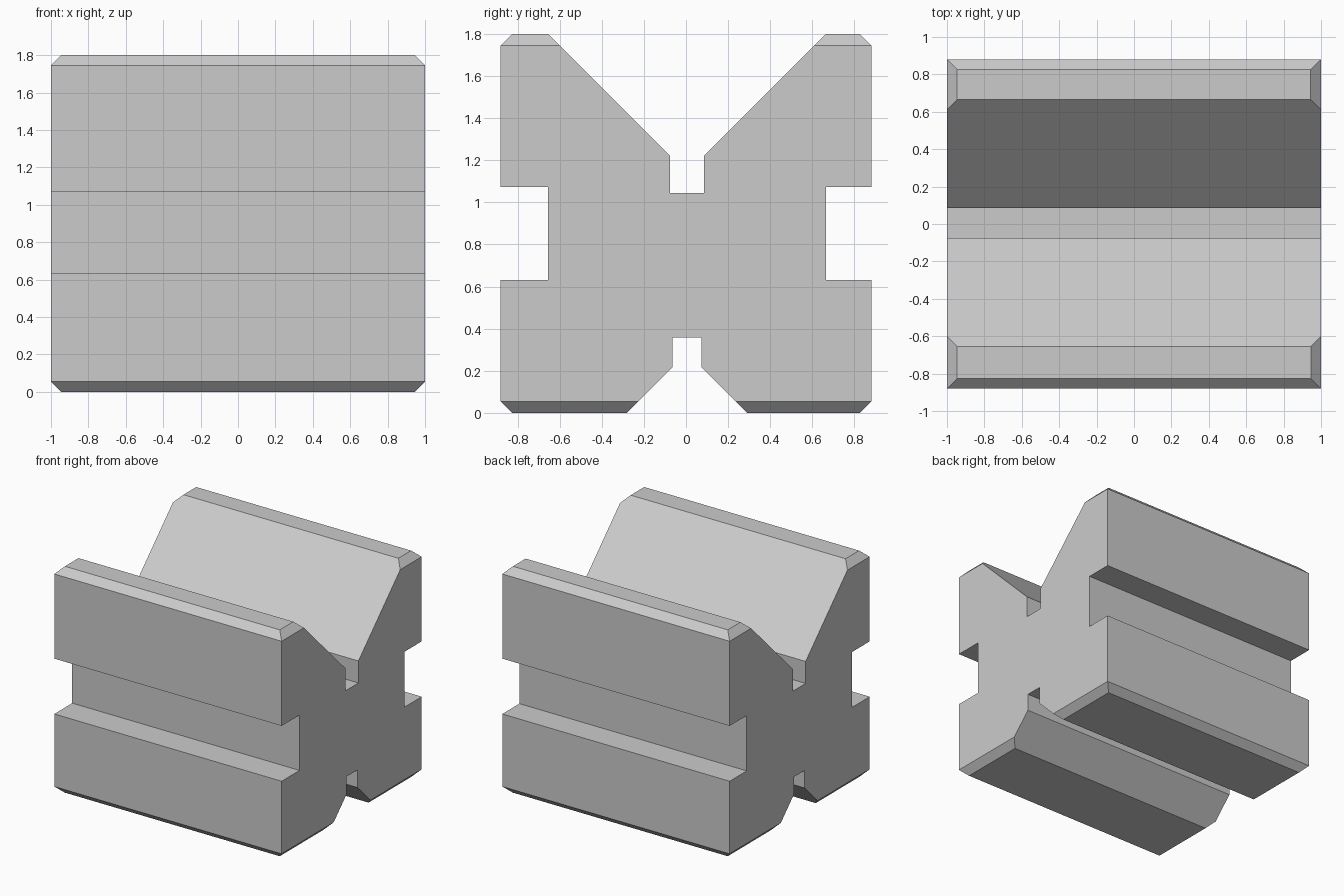
import bpy, bmesh
from mathutils import Vector

if "Cube" in bpy.data.objects:
    bpy.data.objects.remove(bpy.data.objects["Cube"])

HALF_X, HALF_Y, HEIGHT, CHAMFER = 1.0, 0.88, 1.80, 0.055
SHIFT = 0.005  # grooves sit slightly off centre

# Right half of the cross-section (y, z), from bottom groove up to top groove
grooves = [(0.068, 0.358), (0.068, 0.218), (0.286, 0.0)]
slot = [(0.66, 0.632), (0.66, 1.072)]
vee = [(0.66, HEIGHT), (0.08, 1.22), (0.08, 1.045)]


def half_profile(side):
    def inner(points):
        return [(side * y + SHIFT, z) for y, z in points]
    out = side * HALF_Y
    return (inner(grooves) + [(out, 0.0), (out, slot[0][1])] + inner(slot)
            + [(out, slot[1][1]), (out, HEIGHT)] + inner(vee))


profile = half_profile(1) + half_profile(-1)[::-1]

# Extrude the cross-section along x
bm = bmesh.new()
face = bm.faces.new([bm.verts.new((-HALF_X, y, z)) for y, z in profile])
ext = bmesh.ops.extrude_face_region(bm, geom=[face])
bmesh.ops.translate(bm, vec=(2 * HALF_X, 0, 0),
                    verts=[v for v in ext["geom"] if isinstance(v, bmesh.types.BMVert)])
bmesh.ops.recalc_face_normals(bm, faces=bm.faces)

# Chamfer all outer edges of the top and bottom
for sz, z in ((1, HEIGHT - CHAMFER), (-1, CHAMFER)):
    for sx, sy in ((1, 0), (-1, 0), (0, 1), (0, -1)):
        bmesh.ops.bisect_plane(bm, geom=bm.verts[:] + bm.edges[:] + bm.faces[:], dist=1e-5,
                               plane_co=Vector((sx * HALF_X, sy * HALF_Y, z)),
                               plane_no=Vector((sx, sy, sz)).normalized(), clear_outer=True)
        bmesh.ops.holes_fill(bm, edges=[e for e in bm.edges if e.is_boundary], sides=0)
bmesh.ops.recalc_face_normals(bm, faces=bm.faces)

mesh = bpy.data.meshes.new("vee_block")
bm.to_mesh(mesh)
bm.free()
bpy.context.collection.objects.link(bpy.data.objects.new("vee_block", mesh))
